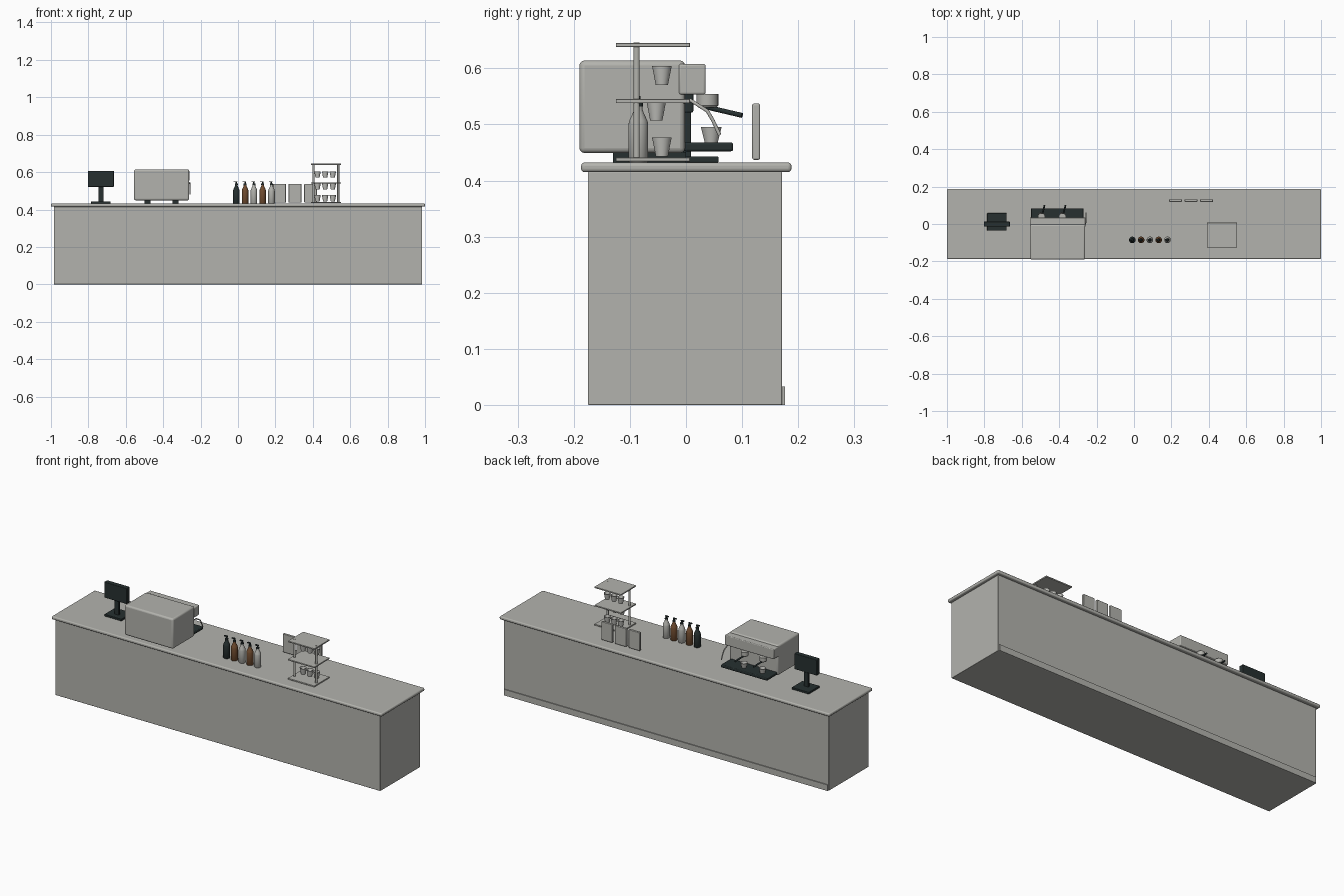
import bpy, bmesh, math
from mathutils import Vector

cube = bpy.data.objects.get("Cube")
if cube:
    bpy.data.objects.remove(cube, do_unlink=True)


def material(name, r, g, b):
    m = bpy.data.materials.new(name)
    m.use_nodes = True
    m.diffuse_color = (r, g, b, 1)
    m.node_tree.nodes["Principled BSDF"].inputs["Base Color"].default_value = (r, g, b, 1)
    return m


GREY = material("warm grey", 0.45, 0.45, 0.42)
PALE = material("pale ceramic", 0.55, 0.55, 0.52)
DARK = material("dark green black", 0.02, 0.03, 0.03)
BROWN = material("amber brown", 0.17, 0.075, 0.03)


def finish(name, bm, mat, bevel=0.0, smooth=True):
    bmesh.ops.recalc_face_normals(bm, faces=bm.faces)
    mesh = bpy.data.meshes.new(name)
    bm.to_mesh(mesh)
    bm.free()
    ob = bpy.data.objects.new(name, mesh)
    bpy.context.collection.objects.link(ob)
    mesh.materials.append(mat)
    if bevel:
        mod = ob.modifiers.new("rounded_edges", "BEVEL")
        mod.width = bevel
        mod.segments = 3
    if smooth:
        bpy.ops.object.select_all(action="DESELECT")
        ob.select_set(True)
        bpy.context.view_layer.objects.active = ob
        bpy.ops.object.shade_smooth_by_angle(angle=math.radians(40))
    return ob


def box(name, xs, ys, zs, mat, bevel=0.0):
    bm = bmesh.new()
    bmesh.ops.create_cube(bm, size=1)
    for v in bm.verts:
        v.co = [(a + b) / 2 + c * (b - a) for (a, b), c in zip((xs, ys, zs), v.co)]
    return finish(name, bm, mat, bevel)


def lathe(name, profile, at, mat, steps=24):
    """Spin a (radius, height) profile around a vertical axis."""
    bm = bmesh.new()
    verts = [bm.verts.new((r, 0, z)) for r, z in profile]
    edges = [bm.edges.new(pair) for pair in zip(verts, verts[1:])]
    bmesh.ops.spin(bm, geom=verts + edges, cent=(0, 0, 0), axis=(0, 0, 1),
                   angle=math.tau, steps=steps)
    bmesh.ops.remove_doubles(bm, verts=bm.verts, dist=0.00005)
    ob = finish(name, bm, mat)
    ob.location = at
    return ob


def rod(name, points, radius, mat):
    """Round tube along a path."""
    curve = bpy.data.curves.new(name, "CURVE")
    curve.dimensions = "3D"
    curve.bevel_depth = radius
    curve.bevel_resolution = 3
    curve.use_fill_caps = True
    line = curve.splines.new("POLY")
    line.points.add(len(points) - 1)
    for p, co in zip(line.points, points):
        p.co = (*co, 1)
    curve.materials.append(mat)
    ob = bpy.data.objects.new(name, curve)
    bpy.context.collection.objects.link(ob)
    return ob


def cup(name, at, height=0.034, top=0.0175):
    base = top * 0.62
    profile = [(0, 0), (base, 0), (top, height), (top * 0.9, height),
               (base * 0.85, height * 0.1), (0, height * 0.1)]
    return lathe(name, profile, at, PALE)


# Counter
box("counter_body", (-0.985, 0.985), (-0.175, 0.171), (0, 0.415), GREY, 0.002)
box("counter_top", (-1, 1), (-0.187, 0.188), (0.415, 0.432), GREY, 0.006)
box("kick_strip", (-0.98, 0.98), (0.17, 0.176), (0, 0.033), GREY)

# Register
box("register_base", (-0.785, -0.681), (-0.036, 0.058), (0.432, 0.443), DARK, 0.002)
box("register_pole", (-0.747, -0.719), (-0.005, 0.009), (0.44, 0.56), DARK, 0.002)
box("register_screen", (-0.802, -0.664), (-0.014, 0.013), (0.521, 0.607), DARK, 0.003)

# Coffee machine
box("machine_body", (-0.556, -0.261), (-0.19, -0.002), (0.449, 0.614), GREY, 0.009)
box("machine_head", (-0.556, -0.259), (-0.013, 0.035), (0.553, 0.608), GREY, 0.004)
box("drip_tray", (-0.55, -0.27), (-0.004, 0.084), (0.452, 0.468), DARK, 0.004)
for i, x in enumerate((-0.485, -0.335)):
    box(f"machine_foot_{i}", (x - 0.016, x + 0.016), (-0.13, 0), (0.432, 0.451), DARK)
for i, x in enumerate((-0.495, -0.383)):
    lathe(f"brew_group_{i}", [(0, 0), (0.016, 0), (0.0195, 0.004), (0.0195, 0.024), (0, 0.024)],
          (x, 0.038, 0.53), GREY)
    rod(f"filter_handle_{i}", [(x, 0.036, 0.531), (x + 0.017, 0.1, 0.516)], 0.0045, DARK)
    cup(f"tray_cup_{i}", (x, 0.045, 0.467), 0.028, 0.0185)
rod("steam_wand", [(-0.262, -0.004, 0.54), (-0.258, 0.008, 0.543), (-0.256, 0.038, 0.524),
                   (-0.256, 0.048, 0.507), (-0.256, 0.06, 0.481)], 0.0032, GREY)

# Syrup bottles with pumps
BOTTLE = [(0, 0), (0.016, 0), (0.0175, 0.002), (0.0175, 0.068), (0.016, 0.075),
          (0.009, 0.09), (0.0075, 0.095), (0.0075, 0.102), (0, 0.102)]
PUMP = [(0, 0), (0.008, 0), (0.008, 0.006), (0.004, 0.007), (0.004, 0.018), (0, 0.018)]
for i, mat in enumerate((DARK, BROWN, GREY, BROWN, GREY)):
    x = -0.009 + i * 0.047
    lathe(f"bottle_{i}", BOTTLE, (x, -0.085, 0.432), mat)
    lathe(f"pump_{i}", PUMP, (x, -0.085, 0.532), DARK, 12)
    box(f"pump_spout_{i}", (x - 0.014, x + 0.005), (-0.089, -0.081), (0.546, 0.551), DARK)

# Display cards
for i in range(3):
    x = 0.222 + i * 0.083
    box(f"display_card_{i}", (x - 0.034, x + 0.034), (0.118, 0.132), (0.437, 0.537), GREY, 0.003)

# Cup rack
for i, z in enumerate((0.434, 0.538, 0.638)):
    box(f"rack_shelf_{i}", (0.39, 0.55), (-0.125, 0.007), (z, z + 0.007), GREY, 0.001)
for side in (-1, 1):
    x = 0.47 + side * 0.066
    rod(f"rack_post_{side}", [(x, -0.088, 0.434), (x, -0.088, 0.646)], 0.0058, GREY)
for level, (y, z) in enumerate(((-0.043, 0.443), (-0.053, 0.507), (-0.043, 0.57))):
    for i in range(3):
        cup(f"rack_cup_{level}_{i}", (0.425 + i * 0.041, y, z))
